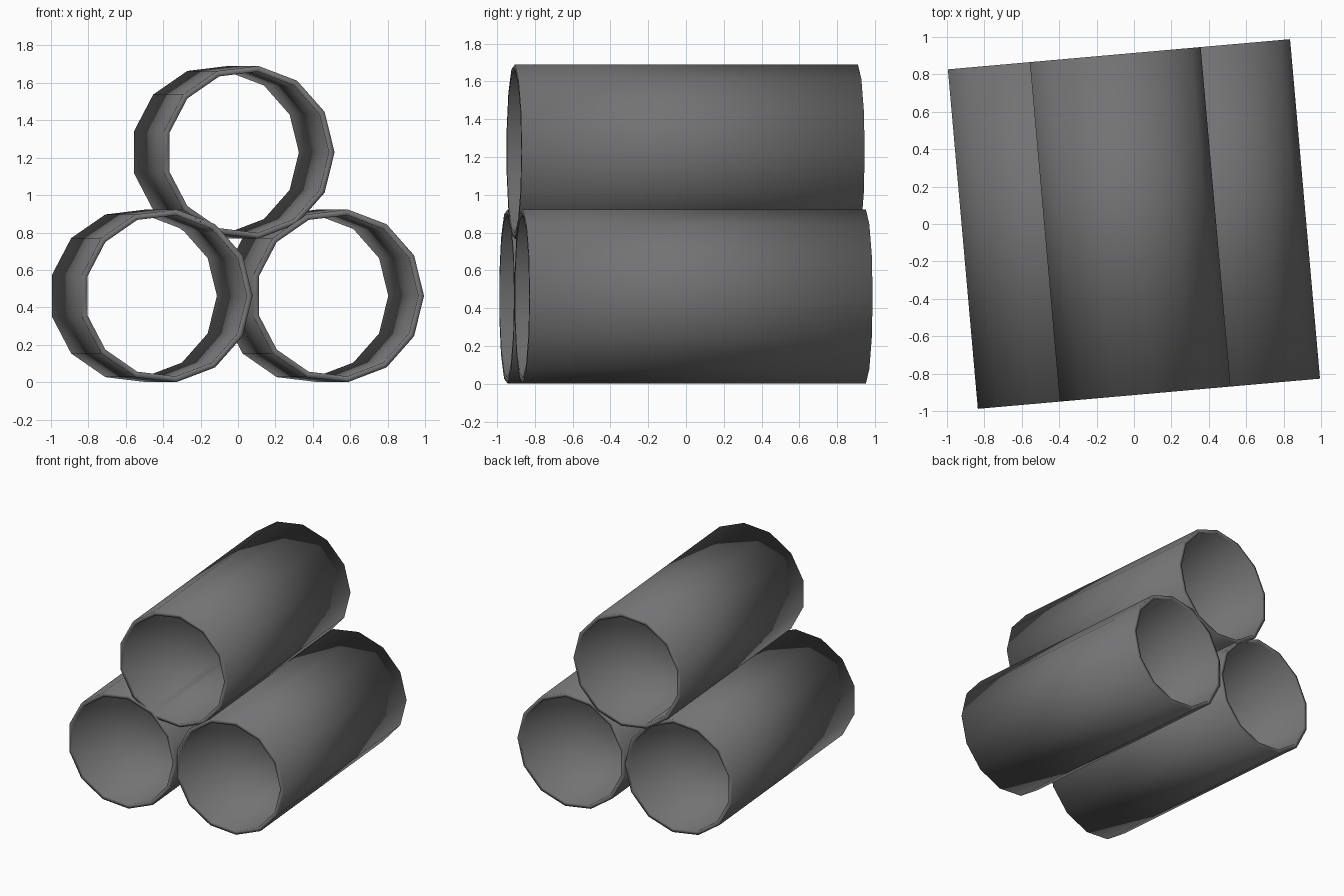
import bpy, bmesh, math

if "Cube" in bpy.data.objects:
    bpy.data.objects.remove(bpy.data.objects["Cube"])

SIDES = 13
R_OUT, R_IN = 0.465, 0.434
HALF_LEN = 0.911
YAW = math.radians(5.04)

# dark grey pipe material
grey = bpy.data.materials.new("dark_grey")
grey.diffuse_color = (0.17, 0.17, 0.175, 1)
grey.use_nodes = True
grey.node_tree.nodes["Principled BSDF"].inputs["Base Color"].default_value = grey.diffuse_color


def ring(bm, radius, y):
    """Ring of vertices around the y axis, first one on +x."""
    return [bm.verts.new((radius * math.cos(a), y, radius * math.sin(a)))
            for a in (math.tau * i / SIDES for i in range(SIDES))]


def pipe_mesh():
    """Open tube: outer wall, back rim, inner wall, front rim."""
    bm = bmesh.new()
    loops = [ring(bm, R_OUT, -HALF_LEN), ring(bm, R_OUT, HALF_LEN),
             ring(bm, R_IN, HALF_LEN), ring(bm, R_IN, -HALF_LEN)]
    for k in range(4):
        a, b = loops[k], loops[(k + 1) % 4]
        for i in range(SIDES):
            j = (i + 1) % SIDES
            bm.faces.new((a[i], b[i], b[j], a[j])).smooth = True
    bmesh.ops.recalc_face_normals(bm, faces=bm.faces)
    me = bpy.data.meshes.new("pipe")
    bm.to_mesh(me)
    bm.free()
    me.materials.append(grey)
    return me


# stack of three pipes, turned slightly about z
mesh = pipe_mesh()
for name, x, z in (("left_pipe", -0.467, 0.4616),
                   ("right_pipe", 0.453, 0.4616),
                   ("top_pipe", -0.027, 1.229)):
    ob = bpy.data.objects.new(name, mesh)
    ob.location = (x * math.cos(YAW), x * math.sin(YAW), z)
    ob.rotation_euler = (0, 0, YAW)
    bpy.context.collection.objects.link(ob)
